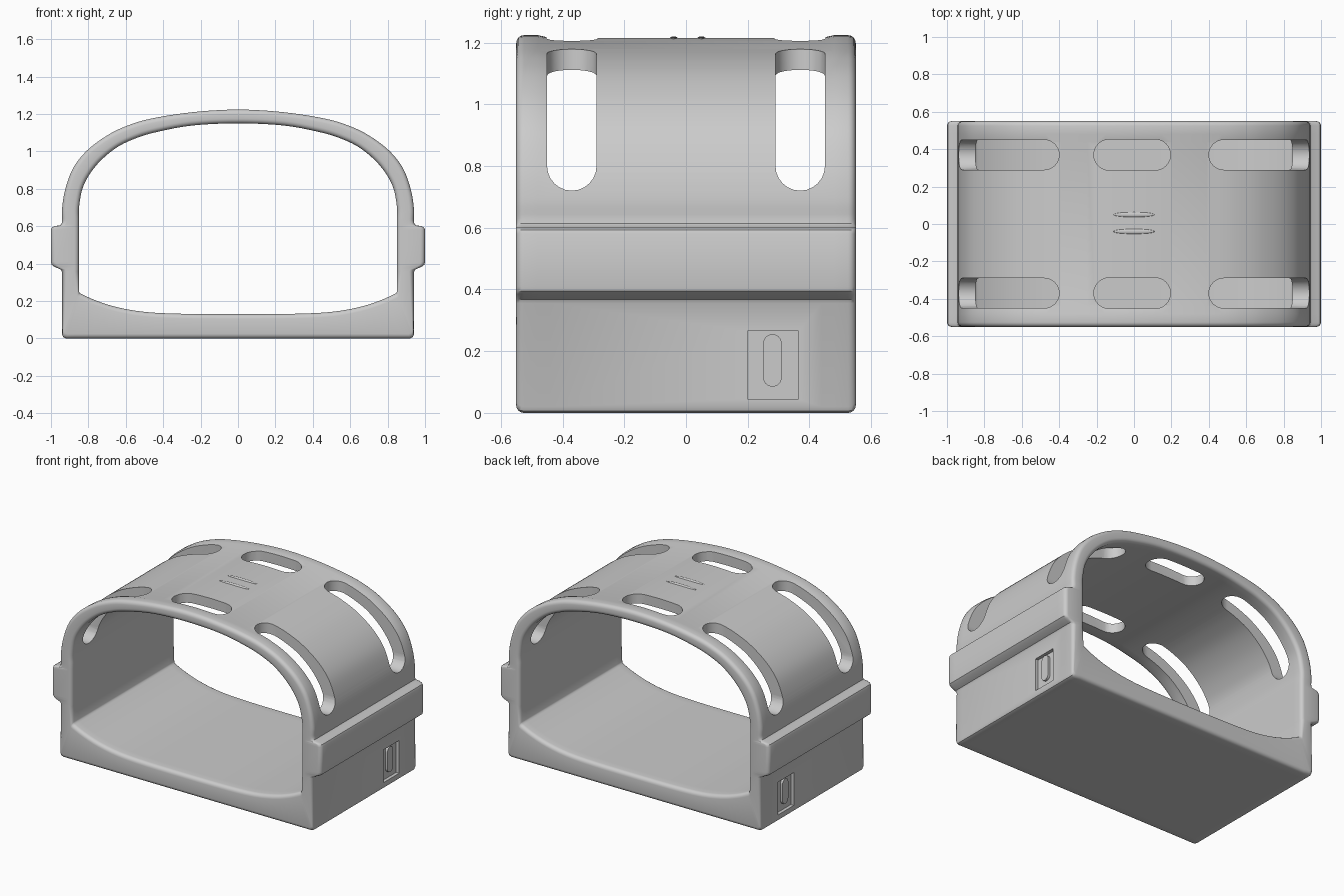
import bpy, bmesh, math
from mathutils import Vector

if "Cube" in bpy.data.objects:
    bpy.data.objects.remove(bpy.data.objects["Cube"])

HALF_D = 0.55   # half depth along y
R = 0.025       # edge rounding


def mesh_object(name, verts, faces):
    bm = bmesh.new()
    vs = [bm.verts.new(v) for v in verts]
    for f in faces:
        bm.faces.new([vs[i] for i in f])
    bmesh.ops.recalc_face_normals(bm, faces=bm.faces)
    me = bpy.data.meshes.new(name)
    bm.to_mesh(me)
    bm.free()
    ob = bpy.data.objects.new(name, me)
    bpy.context.collection.objects.link(ob)
    return ob


def activate(ob):
    bpy.ops.object.select_all(action='DESELECT')
    ob.select_set(True)
    bpy.context.view_layer.objects.active = ob


def boolean(target, cutter, op='DIFFERENCE'):
    mod = target.modifiers.new("bool", 'BOOLEAN')
    mod.operation, mod.solver, mod.object = op, 'EXACT', cutter
    activate(target)
    bpy.ops.object.modifier_apply(modifier=mod.name)
    bpy.data.objects.remove(cutter, do_unlink=True)


def prism(name, outline, place, lo, hi):
    n = len(outline)
    verts = [place(u, v, w) for w in (lo, hi) for u, v in outline]
    faces = [[i, (i + 1) % n, n + (i + 1) % n, n + i] for i in range(n)]
    faces += [list(range(n)), list(range(n, 2 * n))]
    return mesh_object(name, verts, faces)


def stadium(u0, u1, v, w, steps=12):
    """Slot outline from u0 to u1, centred on v, with full-round ends."""
    r, pts = w / 2, []
    for c, start in ((u1 - r, -90), (u0 + r, 90)):
        for i in range(steps + 1):
            a = math.radians(start + 180 * i / steps)
            pts.append((c + r * math.cos(a), v + r * math.sin(a)))
    return pts


def smooth(pts, sub):
    """Catmull-Rom through pts; first and last are only tangent guides."""
    out = []
    for i in range(1, len(pts) - 2):
        a, b, c, d = (Vector(p) for p in pts[i - 1:i + 3])
        for k in range(sub):
            t = k / sub
            out.append((b * 2 + (c - a) * t + (a * 2 - b * 5 + c * 4 - d) * t ** 2
                        + (b * 3 - a - c * 3 + d) * t ** 3) * 0.5)
    return out + [Vector(pts[-2])]


# Half profile: outer x, z and the matching inner x, z
floor = [(-.3, 0, -.3, .132), (0, 0, 0, .13), (.3, 0, .3, .132), (.5, 0, .5, .142),
         (.65, 0, .65, .168), (.78, 0, .76, .203), (.92, 0, .835, .237), (1.0, 0, .86, .25)]
side = [(.934, .006, .845, .242), (.94, .02, .85, .25), (.94, .355, .85, .36),
        (.947, .368, .85, .37), (.985, .385, .85, .385), (.997, .395, .85, .395),
        (1, .41, .85, .41), (1, .58, .85, .58), (.995, .593, .85, .593),
        (.983, .60, .85, .60), (.953, .605, .85, .605), (.943, .613, .85, .613)]
arch = [(.94, .56, .85, .56), (.94, .63, .85, .63), (.94, .70, .85, .70),
        (.92, .80, .832, .80), (.875, .91, .795, .875), (.80, 1.0, .735, .95),
        (.70, 1.075, .65, 1.02), (.60, 1.125, .56, 1.065), (.47, 1.165, .45, 1.10),
        (.25, 1.2, .25, 1.138), (0, 1.215, 0, 1.15), (-.25, 1.2, -.25, 1.138)]
half = smooth(floor, 3) + [Vector(p) for p in side] + smooth(arch, 5)
profile = half + [Vector((-p[0], p[1], -p[2], p[3])) for p in half[-2:0:-1]]

# Ring across the depth: y and how far the surface is set in, rim lift weight
corner = [(HALF_D - R + R * math.sin(a), R - R * math.cos(a), 1)
          for a in (math.pi / 8 * k for k in range(5))]
back = [(.44, 0, 0), (.48, 0, 1)] + corner
ring = [(-y, s, l) for y, s, l in reversed(back)] + back

# Body shell
verts = []
for ox, oz, ix, iz in profile:
    o, i = Vector((ox, oz)), Vector((ix, iz))
    d = (o - i).normalized()
    lift = 0.009 * min(max((oz - 0.7) / 0.3, 0), 1)
    for y, s, l in ring:
        p = o + d * (lift * l - s)
        verts.append((p.x, y, p.y))
    for y, s, l in reversed(ring):
        p = i + d * s
        verts.append((p.x, y, p.y))
n, m = len(profile), 2 * len(ring)
faces = [[a * m + b, a * m + (b + 1) % m, (a + 1) % n * m + (b + 1) % m, (a + 1) % n * m + b]
         for a in range(n) for b in range(m)]
body = mesh_object("body_shell", verts, faces)


def from_top(u, v, w):
    return (u, v, w)


# Slots: one on the crown and one wrapping each shoulder, front and back
for y in (-.37, .37):
    boolean(body, prism("crown_slot", stadium(-.215, .195, y, .165), from_top, .9, 1.5))
    for s in (-1, 1):
        slot = prism("shoulder_slot", stadium(.40, 1.4, y, .16),
                     lambda u, v, w: (s * u, v, w), .5, 1.5)
        lower = prism("slot_limit", stadium(.72, 1.8, y, .1604),
                      lambda u, v, w: (s * w, v, u), .2, 1.25)
        boolean(slot, lower, 'INTERSECT')
        boolean(body, slot)

# Side latch recesses, each with a rounded tongue
parts = [body]
for s, label in ((-1, "left"), (1, "right")):
    def from_side(u, v, w):
        return (s * w, v, u)
    box = [(.045, .20), (.265, .20), (.265, .365), (.045, .365)]
    boolean(body, prism("recess", box, from_side, .918, 1.1))
    parts.append(prism(label + "_latch_tongue", stadium(.085, .255, .28, .06),
                       from_side, .90, .934))

# Two faint ridges on the crown
for y, label in ((.05, "back"), (-.04, "front")):
    bpy.ops.mesh.primitive_uv_sphere_add(segments=24, ring_count=12, location=(0, y, 1.212))
    ridge = bpy.context.object
    ridge.name = label + "_crown_ridge"
    ridge.scale = (.11, .014, .008)
    parts.append(ridge)

for ob in parts:
    activate(ob)
    bpy.ops.object.shade_smooth_by_angle(angle=math.radians(35))
